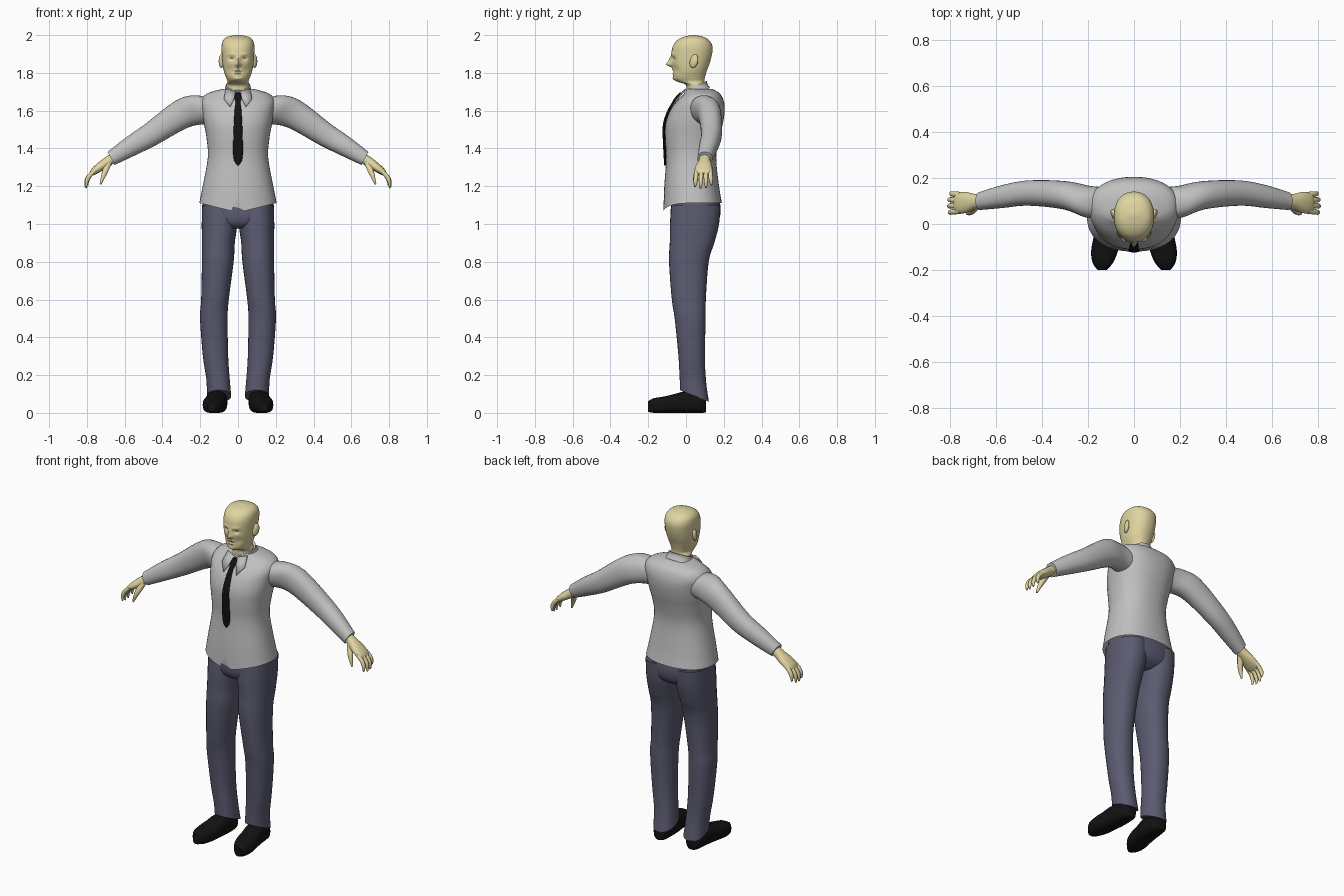
import bpy, bmesh, math
from mathutils import Vector

X, Y, Z = Vector((1, 0, 0)), Vector((0, 1, 0)), Vector((0, 0, 1))


def material(name, rgb):
    m = bpy.data.materials.new(name)
    m.diffuse_color = (*rgb, 1)
    return m


SKIN = material("skin", (0.74, 0.66, 0.35))
SHIRT = material("grey shirt", (0.53, 0.53, 0.53))
TROUSERS = material("slate trousers", (0.105, 0.105, 0.165))
BLACK = material("black", (0.006, 0.006, 0.006))


def smooth_keys(keys, steps):
    """Catmull-Rom interpolation through the key tuples."""
    out, n = [], len(keys)
    for i in range(n - 1):
        p0, p1, p2, p3 = (keys[max(0, i - 1)], keys[i], keys[i + 1], keys[min(n - 1, i + 2)])
        for s in range(steps):
            t = s / steps
            out.append([0.5 * (2 * b + (c - a) * t + (2 * a - 5 * b + 4 * c - d) * t * t
                               + (3 * b - a - 3 * c + d) * t ** 3)
                        for a, b, c, d in zip(p0, p1, p2, p3)])
    out.append(list(keys[-1]))
    return out


def finish(name, bm, mat, mirror):
    bmesh.ops.recalc_face_normals(bm, faces=bm.faces)
    me = bpy.data.meshes.new(name)
    bm.to_mesh(me)
    bm.free()
    me.materials.append(mat)
    ob = bpy.data.objects.new(name, me)
    bpy.context.collection.objects.link(ob)
    if mirror:
        ob.modifiers.new("mirror", 'MIRROR')
    return ob


def loft(name, strands, mat, u=X, v=Y, seg=32, power=2.2, steps=4,
         post=None, mirror=False, caps=(True, True)):
    """Skin superellipse sections (x, y, z, radius_u, radius_v) of each strand."""
    bm = bmesh.new()
    for keys in strands:
        rings = []
        for cx, cy, cz, ru, rv in smooth_keys(keys, steps):
            ring = []
            for k in range(seg):
                a = 2 * math.pi * (k + 0.0) / seg
                c, s = math.cos(a), math.sin(a)
                c = math.copysign(abs(c) ** (2 / power), c)
                s = math.copysign(abs(s) ** (2 / power), s)
                co = Vector((cx, cy, cz)) + u * ru * c + v * rv * s
                if post:
                    post(co)
                ring.append(bm.verts.new(co))
            rings.append(ring)
        for r, q in zip(rings, rings[1:]):
            for k in range(seg):
                j = (k + 1) % seg
                bm.faces.new((r[k], r[j], q[j], q[k]))
        if caps[0]:
            bm.faces.new(rings[0])
        if caps[1]:
            bm.faces.new(rings[-1])
    return finish(name, bm, mat, mirror)


def depth(rows):
    """(z, half width, front y, back y) to section keys."""
    return [(0, (f + b) / 2, z, w, (b - f) / 2) for z, w, f, b in rows]


# Head and neck, with face features pushed in or out of the front
FACE = [  # x, z, spread x, spread z, push in y
    (0, 1.845, .012, .012, -.030), (0, 1.868, .009, .018, -.014),
    (.034, 1.876, .014, .009, .013), (.030, 1.897, .022, .006, -.006),
    (0, 1.816, .022, .004, -.005), (0, 1.806, .020, .003, .007),
    (0, 1.797, .018, .004, -.006), (0, 1.768, .022, .010, -.007),
    (.045, 1.82, .015, .018, .005)]


def shape_face(co):
    if co.y < 0:
        x, z = abs(co.x), co.z
        co.y += min(1, -co.y / .03) * sum(
            p * math.exp(-((x - fx) / sx) ** 2 - ((z - fz) / sz) ** 2)
            for fx, fz, sx, sz, p in FACE)


loft("head", [depth([
    (1.69, .058, .0, .11), (1.735, .06, .0, .10), (1.755, .056, -.048, .097),
    (1.775, .063, -.066, .10), (1.81, .075, -.068, .11), (1.85, .082, -.075, .125),
    (1.90, .086, -.077, .138), (1.94, .087, -.070, .14), (1.97, .080, -.050, .125),
    (1.99, .058, -.015, .095), (2.0, .015, .03, .05)])],
    SKIN, seg=72, steps=6, post=shape_face)

# Ears
bm = bmesh.new()
bmesh.ops.create_uvsphere(bm, u_segments=16, v_segments=10, radius=1)
for vert in bm.verts:
    x, y, z = vert.co
    vert.co = (.088 + .013 * x + .006 * y, .042 + .022 * y + .006 * z, 1.862 + .036 * z)
finish("ear", bm, SKIN, True)


# Shirt body with a dipped, notched front hem
def shape_hem(co):
    if co.z < 1.2 and co.y < .03:
        f = (1.2 - co.z) / .09
        drop = .05 * max(0, 1 - abs(co.x) / .2)
        if abs(co.x) < .004 and co.z < 1.12:
            drop = -.03
        co.z -= drop * f


loft("shirt_body", [depth([
    (1.11, .205, -.12, .19), (1.20, .187, -.115, .175), (1.35, .16, -.105, .16),
    (1.45, .166, -.11, .175), (1.53, .18, -.108, .195), (1.60, .19, -.085, .205),
    (1.65, .195, -.05, .20), (1.69, .165, -.01, .18), (1.715, .085, .005, .14)])],
    SHIRT, seg=48, power=2.3, post=shape_hem, caps=(False, True))

# Sleeves
loft("sleeve", [[
    (.12, .09, 1.60, .07, .08), (.20, .097, 1.605, .07, .087),
    (.30, .125, 1.58, .062, .078), (.46, .135, 1.475, .055, .063),
    (.57, .12, 1.41, .05, .053), (.672, .10, 1.347, .039, .039)]],
    SHIRT, u=Y, v=Vector((.48, 0, .877)), seg=28, mirror=True)


# Shirt collar: a tilted band and two pointed flaps
def tilt_collar(co):
    co.z += (co.y - .05) * .45


loft("collar_band", [[(0, .05, 1.685, .085, .078), (0, .05, 1.712, .07, .064),
                      (0, .052, 1.73, .066, .059)]], SHIRT, post=tilt_collar)
bm = bmesh.new()
bm.faces.new([bm.verts.new(p) for p in (
    (.004, -.022, 1.70), (.064, -.004, 1.717), (.075, -.045, 1.665), (.042, -.080, 1.622))])
flap = finish("collar_flap", bm, SHIRT, True)
flap.modifiers.new("thickness", 'SOLIDIFY').thickness = .006

# Tie with knot
loft("tie", [[
    (0, -.026, 1.695, .014, .008), (0, -.050, 1.665, .019, .012),
    (0, -.064, 1.645, .013, .009), (0, -.091, 1.60, .018, .008),
    (0, -.115, 1.53, .022, .007), (0, -.116, 1.45, .025, .007),
    (0, -.111, 1.35, .024, .007), (0, -.111, 1.31, .004, .005)]],
    BLACK, seg=12)

# Hands: palm, four curled fingers and a thumb
AXIS = Vector((.70, 0, .71))
loft("palm", [[
    (.655, .10, 1.355, .028, .026), (.69, .098, 1.33, .032, .027),
    (.73, .094, 1.302, .045, .024), (.765, .092, 1.276, .046, .018),
    (.78, .092, 1.262, .038, .010)]], SKIN, u=Y, v=AXIS, seg=20, mirror=True)
fingers = []
for y0, y1, size in ((.056, .048, .92), (.081, .077, 1.0), (.105, .106, .97), (.128, .134, .82)):
    fingers.append([(.755 + dx * size, y0 + (y1 - y0) * i / 3, 1.285 - dz * size, r, r)
                    for i, (dx, dz, r) in enumerate((
                        (0, 0, .012), (.034, .032, .012), (.050, .065, .0105), (.051, .095, .005)))])
loft("fingers", fingers, SKIN, u=Y, v=Vector((.87, 0, .5)), seg=10, steps=3, mirror=True)
loft("thumb", [[(.685, .085, 1.325, .018, .018), (.703, .062, 1.28, .017, .016),
                (.716, .050, 1.245, .012, .011), (.728, .045, 1.21, .005, .005)]],
     SKIN, u=Y, v=Vector((.95, 0, .3)), seg=10, steps=3, mirror=True)

# Trousers: hips and flared legs with slanted hems
loft("trouser_hips", [depth([
    (1.17, .175, -.085, .165), (1.10, .188, -.08, .182), (1.04, .188, -.082, .18),
    (1.0, .15, -.07, .16), (.975, .06, -.04, .12)])], TROUSERS, seg=40, power=2.4)


def slant_cuff(co):
    co.z -= (co.y - .045) * .4 * max(0, 1 - (co.z - .09) / .15)


loft("trouser_leg", [[
    (.098, .052, 1.10, .092, .13), (.098, .045, 1.0, .094, .13),
    (.104, .032, .90, .087, .118), (.107, .015, .80, .084, .105),
    (.122, .015, .60, .073, .09), (.128, .022, .50, .073, .082),
    (.119, .030, .30, .067, .07), (.106, .036, .18, .062, .07),
    (.100, .045, .09, .064, .076)]], TROUSERS, post=slant_cuff, mirror=True)

# Shoes
loft("shoe", [[
    (.108, .107, .036, .026, .032), (.108, .085, .05, .045, .05),
    (.112, .0, .057, .056, .057), (.120, -.06, .05, .057, .05),
    (.129, -.12, .043, .058, .043), (.136, -.17, .039, .044, .039),
    (.139, -.20, .034, .02, .028)]],
    BLACK, v=Z, seg=24, power=2.8, steps=3, mirror=True)

# Smooth shading everywhere, crisp at hard edges
for ob in bpy.context.collection.objects:
    ob.select_set(True)
    bpy.context.view_layer.objects.active = ob
bpy.ops.object.shade_smooth_by_angle(angle=math.radians(45))
